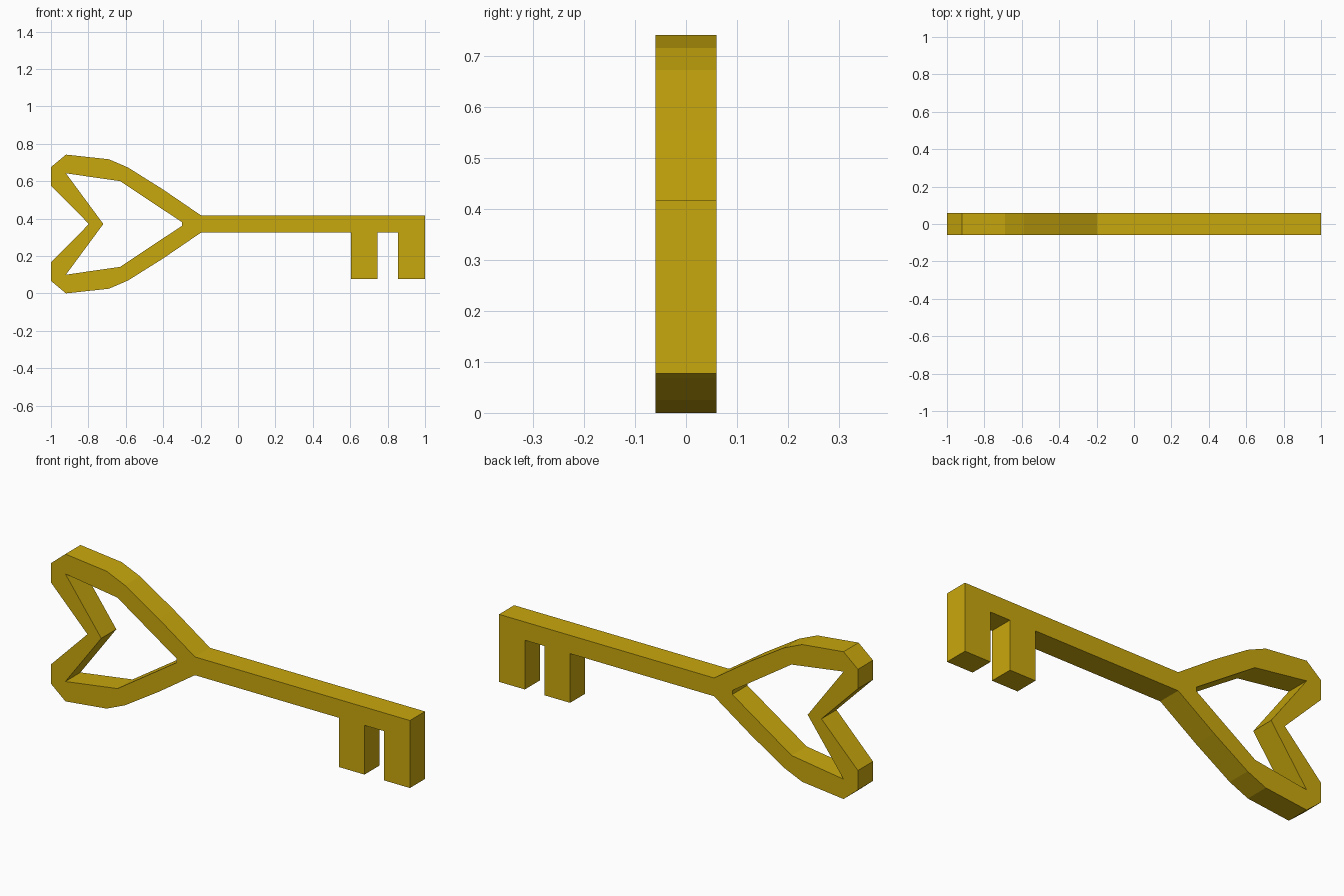
import bpy, bmesh
from mathutils import Vector

if "Cube" in bpy.data.objects:
    bpy.data.objects.remove(bpy.data.objects["Cube"])

MID, HALF = 0.371, 0.06      # height of the symmetry line, half thickness

gold = bpy.data.materials.new("gold")
gold.diffuse_color = (0.584, 0.392, 0.004, 1)
gold.use_nodes = True
gold.node_tree.nodes["Principled BSDF"].inputs["Base Color"].default_value = gold.diffuse_color

bm = bmesh.new()


def face(points):
    """Flat face in the front plane, skipping repeated points."""
    pts = list(dict.fromkeys(points))
    bm.faces.new([bm.verts.new((x, -HALF, z)) for x, z in pts])


# Upper half of heart bow and shaft: pairs of (outer point, inner point)
tip, bend, point = (-0.92, 0.642), (-0.63, 0.60), (-0.30, 0.381)
strip = [
    ((-0.797, MID), (-0.72, MID)),
    ((-1.0, 0.577), tip),
    ((-1.0, 0.675), tip),
    ((-0.92, 0.742), tip),
    ((-0.69, 0.717), bend),
    ((-0.588, 0.673), bend),
    ((-0.40, 0.555), point),
    ((-0.198, 0.417), point),
    ((-0.198, 0.417), (-0.30, MID)),
] + [((x, 0.417), (x, MID)) for x in (-0.198, 0.604, 0.747, 0.856, 1.0)]

for (a, b), (c, d) in zip(strip, strip[1:]):
    quad = [b, d, c, a]
    face(quad)
    face([(x, 2 * MID - z) for x, z in reversed(quad)])   # mirrored lower half

# Two teeth under the shaft
for x0, x1 in ((0.604, 0.747), (0.856, 1.0)):
    face([(x0, 0.077), (x1, 0.077), (x1, 2 * MID - 0.417), (x0, 2 * MID - 0.417)])

# Join the pieces and give them thickness
bmesh.ops.remove_doubles(bm, verts=bm.verts, dist=0.0005)
ext = bmesh.ops.extrude_face_region(bm, geom=bm.faces[:], use_keep_orig=True)
new = [g for g in ext["geom"] if isinstance(g, bmesh.types.BMVert)]
bmesh.ops.translate(bm, verts=new, vec=Vector((0, 2 * HALF, 0)))
bmesh.ops.recalc_face_normals(bm, faces=bm.faces)

mesh = bpy.data.meshes.new("key")
bm.to_mesh(mesh)
bm.free()
mesh.materials.append(gold)
bpy.context.collection.objects.link(bpy.data.objects.new("key", mesh))
